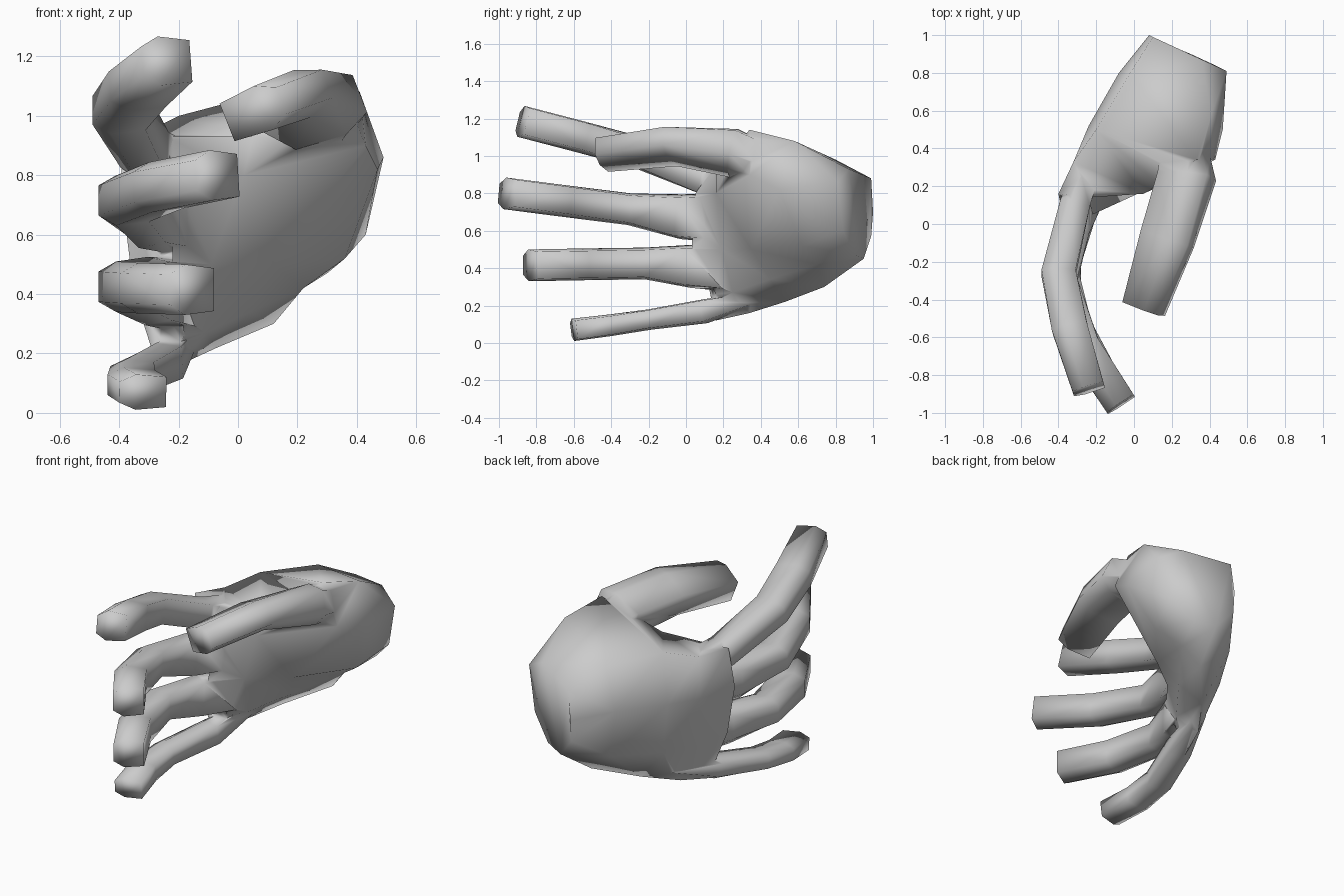
import bpy, bmesh, math
from mathutils import Vector

if "Cube" in bpy.data.objects:
    bpy.data.objects.remove(bpy.data.objects["Cube"])


def loft(name, rings):
    """Closed skin through a list of equal-sized rings."""
    bm = bmesh.new()
    vs = [[bm.verts.new(p) for p in r] for r in rings]
    n = len(vs[0])
    for a, b in zip(vs, vs[1:]):
        for i in range(n):
            bm.faces.new((a[i], a[(i + 1) % n], b[(i + 1) % n], b[i]))
    bm.faces.new(vs[0])
    bm.faces.new(vs[-1])
    bmesh.ops.triangulate(bm, faces=bm.faces[:])
    bmesh.ops.recalc_face_normals(bm, faces=bm.faces[:])
    me = bpy.data.meshes.new(name)
    bm.to_mesh(me)
    bm.free()
    ob = bpy.data.objects.new(name, me)
    bpy.context.collection.objects.link(ob)
    return ob


# six-sided finger section: flat pad, rounded back
SECTION = [(-.85, 1), (.85, 1), (1, -.3), (.6, -1), (-.6, -1), (-1, -.3)]


def digit(name, path, sizes, up=(0, 0, 1)):
    """Finger along a path; sizes are (half width, half depth) per point."""
    pts = [Vector(p) for p in path]
    rings = []
    for i, p in enumerate(pts):
        t = (pts[min(i + 1, len(pts) - 1)] - pts[max(i - 1, 0)]).normalized()
        side = Vector(up)
        side = (side - t * side.dot(t)).normalized()
        pad = side.cross(t)
        w, d = sizes[i]
        rings.append([p + side * (w * a) + pad * (d * b) for a, b in SECTION])
    return loft(name, rings)


# palm: rings from knuckles to wrist, running down the back and up the palm side
knuckles = [(-.4, .16, .95), (-.385, .08, .68), (-.35, .1, .4), (-.26, .16, .12),
            (-.18, .16, .26), (-.22, .03, .5), (-.22, .05, .8), (-.24, .14, .93)]
fore = [(-.32, .33, .94), (-.32, .32, .68), (-.3, .32, .38), (-.2, .34, .16),
        (-.11, .25, .27), (-.09, .19, .5), (.02, .16, .8), (.05, .16, .93)]
middle = [(-.2, .5, 1.0), (-.24, .52, .7), (-.21, .52, .4), (-.07, .53, .22),
          (.04, .45, .34), (.12, .35, .5), (.43, .34, .9), (.33, .34, 1.14)]
heel = [(-.02, .8, .98), (-.08, .8, .72), (-.05, .8, .44), (.12, .74, .3),
        (.22, .7, .42), (.36, .62, .52), (.47, .5, .82), (.41, .58, 1.08)]
wrist = [(.1, .99, .88), (.08, 1, .7), (.08, .99, .57), (.18, .95, .45),
         (.3, .9, .47), (.43, .84, .6), (.49, .81, .86), (.36, .87, .93)]
hand = loft("hand", [knuckles, fore, middle, heel, wrist])

# fingers and thumb
parts = [
    digit("index_finger",
          [(-.2, .4, .85), (-.315, .1, .875), (-.4, -.26, 1.02), (-.34, -.55, 1.1), (-.24, -.875, 1.185)],
          [(.06, .05), (.085, .08), (.085, .09), (.085, .095), (.085, .085)]),
    digit("middle_finger",
          [(-.2, .2, .67), (-.31, -.03, .675), (-.385, -.3, .715), (-.27, -.65, .76), (-.07, -.955, .8)],
          [(.135, .07), (.12, .075), (.085, .085), (.085, .09), (.085, .085)]),
    digit("ring_finger",
          [(-.2, .22, .4), (-.29, .02, .41), (-.385, -.22, .425), (-.31, -.55, .42), (-.155, -.83, .415)],
          [(.125, .06), (.115, .07), (.085, .085), (.085, .09), (.085, .085)]),
    digit("little_finger",
          [(-.17, .4, .25), (-.255, .1, .17), (-.355, -.2, .125), (-.36, -.4, .095), (-.32, -.6, .07)],
          [(.03, .03), (.065, .07), (.055, .075), (.058, .08), (.06, .08)]),
    digit("thumb",
          [(.26, .56, .92), (.285, .25, 1.025), (.18, -.08, 1.06), (.055, -.45, 1.015)],
          [(.08, -.08), (.115, -.135), (.085, -.135), (.08, -.105)], up=(-.4, 0, 1)),
]

# weld all parts into one skin
bpy.context.view_layer.objects.active = hand
hand.select_set(True)
for p in parts:
    m = hand.modifiers.new("weld", 'BOOLEAN')
    m.operation = 'UNION'
    m.solver = 'EXACT'
    m.object = p
    bpy.ops.object.modifier_apply(modifier=m.name)
    bpy.data.objects.remove(p)

bpy.ops.object.shade_smooth_by_angle(angle=math.radians(100))
